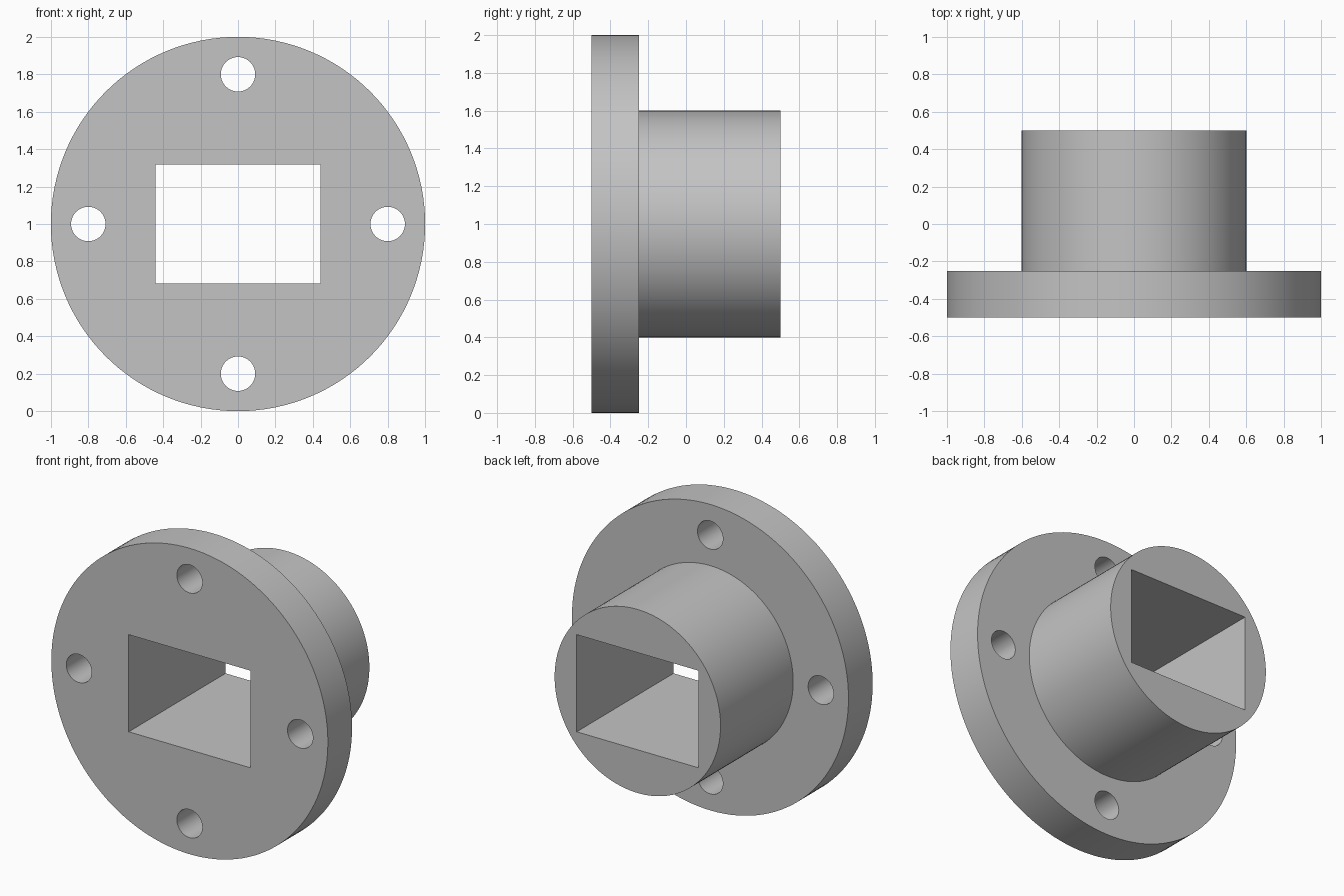
import bpy
import math

cube = bpy.data.objects.get("Cube")
if cube:
    bpy.data.objects.remove(cube, do_unlink=True)

grey = bpy.data.materials.new("plain_grey")
grey.use_nodes = True
colour = (0.55, 0.55, 0.55, 1)
grey.diffuse_color = colour
grey.node_tree.nodes["Principled BSDF"].inputs["Base Color"].default_value = colour


def cylinder(name, radius, y0, y1, x=0, z=1, sides=128):
    """Cylinder lying along the y axis."""
    bpy.ops.mesh.primitive_cylinder_add(
        vertices=sides, radius=radius, depth=y1 - y0,
        location=(x, (y0 + y1) / 2, z), rotation=(math.pi / 2, 0, 0))
    obj = bpy.context.object
    obj.name = name
    obj.data.materials.append(grey)
    return obj


def combine(target, tool, operation):
    """Apply a boolean and discard the tool object."""
    tool.hide_render = True
    mod = target.modifiers.new(operation.lower(), 'BOOLEAN')
    mod.operation = operation
    mod.solver = 'EXACT'
    mod.object = tool
    bpy.ops.object.select_all(action='DESELECT')
    target.select_set(True)
    bpy.context.view_layer.objects.active = target
    bpy.ops.object.modifier_apply(modifier=mod.name)
    bpy.data.objects.remove(tool, do_unlink=True)


# Round flange with the hub fused to its back
flange = cylinder("flanged_hub", 1, -0.5, -0.25)
combine(flange, cylinder("hub", 0.6, -0.4, 0.5), 'UNION')

# Rectangular bore through the whole length
bpy.ops.mesh.primitive_cube_add(size=1, location=(0, 0, 1))
bore = bpy.context.object
bore.name = "bore_cutter"
bore.scale = (0.88, 1.4, 0.635)
bore.data.materials.append(grey)
combine(flange, bore, 'DIFFERENCE')

# Four bolt holes around the flange
for i in range(4):
    a = i * math.pi / 2
    hole = cylinder("bolt_hole_cutter", 0.092, -0.7, -0.1,
                    0.8 * math.cos(a), 1 + 0.8 * math.sin(a), 64)
    combine(flange, hole, 'DIFFERENCE')

# Smooth round walls, sharp rims
bpy.ops.object.shade_smooth_by_angle(angle=math.radians(30))
